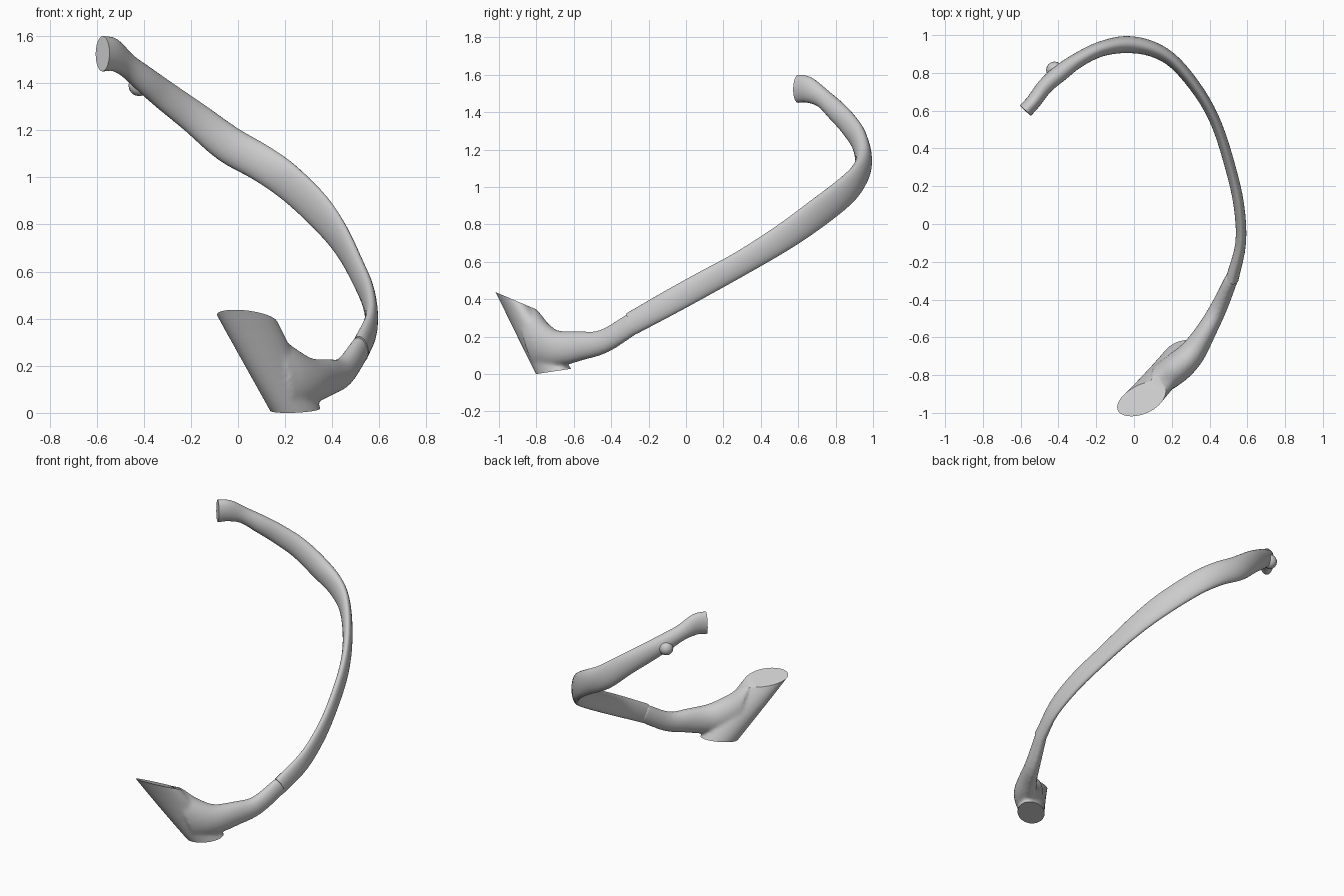
import bpy
import bmesh
from math import cos, sin, tau, radians
from mathutils import Vector

old = bpy.data.objects.get("Cube")
if old:
    bpy.data.objects.remove(old, do_unlink=True)

bone = bpy.data.materials.new("bone grey")
bone.use_nodes = True
GREY = (0.6, 0.6, 0.6, 1)
bone.diffuse_color = GREY
bone.node_tree.nodes["Principled BSDF"].inputs["Base Color"].default_value = GREY


def ring(centre, a, b, sides=24):
    """Ellipse of points spanned by the half axes a and b."""
    return [centre + a * cos(tau * i / sides) + b * sin(tau * i / sides)
            for i in range(sides)]


def loft(bm, rings):
    """Closed skin over a row of rings."""
    rows = [[bm.verts.new(p) for p in r] for r in rings]
    for r, s in zip(rows, rows[1:]):
        for i in range(len(r)):
            j = (i + 1) % len(r)
            bm.faces.new((r[i], r[j], s[j], s[i]))
    bm.faces.new(rows[0][::-1])
    bm.faces.new(rows[-1])


def resample(stations, steps=4):
    """Catmull-Rom smoothing of stations (x, y, z, half width, half thickness, lean)."""
    s = [Vector(p) for p in stations]
    s = [s[0] * 2 - s[1]] + s + [s[-1] * 2 - s[-2]]
    out = []
    for p, q, r, w in zip(s, s[1:], s[2:], s[3:]):
        for k in range(steps):
            t = k / steps
            out.append((q * 2 + (r - p) * t + (p * 2 - q * 5 + r * 4 - w) * t**2
                        + (q * 3 - p - r * 3 + w) * t**3) / 2)
    return out + [s[-2]]


def band(bm, stations):
    """Flat band with its wide side upright, swept along the stations."""
    pts = resample(stations)
    rings = []
    for i, p in enumerate(pts):
        ahead, behind = pts[min(i + 1, len(pts) - 1)], pts[max(i - 1, 0)]
        along = (Vector(ahead[:3]) - Vector(behind[:3])).normalized()
        side = along.cross(Vector((0, 0, 1))).normalized()
        up = (side.cross(along) + along * p[5]).normalized()
        rings.append(ring(Vector(p[:3]), side * p[4], up * p[3]))
    loft(bm, rings)


def make_object(name, bm):
    bmesh.ops.recalc_face_normals(bm, faces=bm.faces)
    mesh = bpy.data.meshes.new(name)
    bm.to_mesh(mesh)
    bm.free()
    mesh.materials.append(bone)
    obj = bpy.data.objects.new(name, mesh)
    bpy.context.collection.objects.link(obj)
    return obj


def shade(obj):
    bpy.ops.object.select_all(action="DESELECT")
    obj.select_set(True)
    bpy.context.view_layer.objects.active = obj
    bpy.ops.object.shade_smooth_by_angle(angle=radians(40))


# Rib shaft, from the head at the back round to the front end
bm = bmesh.new()
band(bm, [
    (-.575, .60, 1.525, .075, .04, 0),
    (-.53, .65, 1.52, .07, .04, 0),
    (-.47, .73, 1.475, .052, .042, 0),
    (-.39, .80, 1.41, .058, .045, 0),
    (-.30, .865, 1.34, .064, .04, 0),
    (-.18, .925, 1.25, .07, .04, 0),
    (-.04, .95, 1.14, .078, .045, 0),
    (.10, .925, 1.06, .078, .04, 0),
    (.22, .85, .975, .08, .034, 0),
    (.35, .69, .85, .08, .03, 0),
    (.44, .52, .73, .073, .028, 0),
    (.51, .30, .595, .066, .028, 0),
    (.555, .10, .485, .067, .028, 0),
    (.565, -.10, .375, .066, .028, 0),
    (.52, -.29, .27, .062, .034, 0),
])
shade(make_object("rib_shaft", bm))

# Small knob behind the neck
bm = bmesh.new()
bmesh.ops.create_uvsphere(bm, u_segments=16, v_segments=10, radius=.045)
bmesh.ops.translate(bm, verts=bm.verts, vec=(-.42, .815, 1.39))
shade(make_object("rib_knob", bm))

# Cartilage flaring into a slanted breastbone stub, fused together
bm = bmesh.new()
band(bm, [
    (.525, -.27, .28, .06, .034, 0),
    (.45, -.44, .175, .064, .045, 0),
    (.38, -.57, .15, .08, .055, 0),
    (.31, -.68, .14, .1, .07, .3),
    (.24, -.75, .16, .14, .08, .7),
    (.16, -.81, .2, .19, .08, .9),
])
foot, top = Vector((.245, -.705, .01)), Vector((.04, -.93, .4))
rings = []
for k in range(9):
    t = -.15 + 1.35 * k / 8
    turn = radians(40 - 26 * t)
    a = Vector((cos(turn), sin(turn), 0)) * .126
    b = Vector((-sin(turn), cos(turn), 0)) * (.083 - .018 * t)
    rings.append(ring(foot.lerp(top, t), a, b))
loft(bm, rings)
front = make_object("cartilage_and_breastbone", bm)
remesh = front.modifiers.new("fuse", "REMESH")
remesh.mode = "VOXEL"
remesh.voxel_size = .011
smooth = front.modifiers.new("soften", "SMOOTH")
smooth.iterations = 6
bpy.context.view_layer.update()
fused = front.evaluated_get(bpy.context.evaluated_depsgraph_get())
bm = bmesh.new()
bm.from_mesh(fused.to_mesh())
front.modifiers.clear()


def slice_off(faces, point, normal):
    """Cut away what lies beyond a plane and cap the opening."""
    geom = set(faces)
    for f in faces:
        geom.update(f.edges)
        geom.update(f.verts)
    cut = bmesh.ops.bisect_plane(bm, geom=list(geom), plane_co=point,
                                 plane_no=normal, clear_outer=True)
    edges = [e for e in cut["geom_cut"] if isinstance(e, bmesh.types.BMEdge)]
    bmesh.ops.contextual_create(bm, geom=edges)


# Flat cut ends of the breastbone stub
slice_off([f for f in bm.faces if f.calc_center_median().x < .22],
          (0, -1, .43), (0, .39, .92))
slice_off(bm.faces[:], (0, -.8, 0), (0, .15, -1))
bmesh.ops.recalc_face_normals(bm, faces=bm.faces)
bm.to_mesh(front.data)
bm.free()
front.data.materials.clear()
front.data.materials.append(bone)
shade(front)
